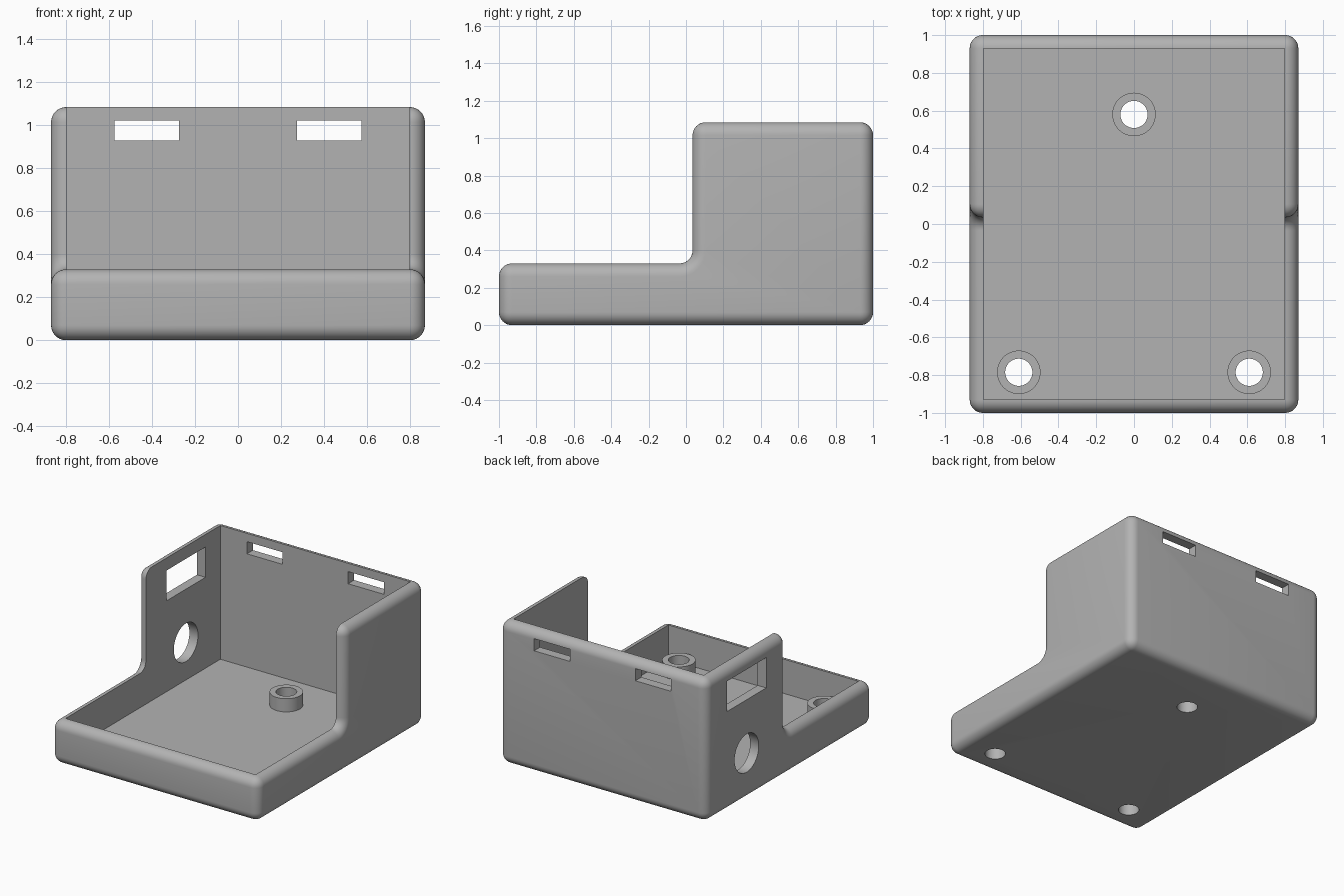
import bpy
import bmesh
import math
from mathutils import Matrix, Vector

cube = bpy.data.objects.get("Cube")
if cube:
    bpy.data.objects.remove(cube, do_unlink=True)

# Main dimensions
HALF_X, HALF_Y, TOP, LOW, STEP_Y = 0.87, 1.0, 1.085, 0.33, 0.035
R = 0.07          # outer rounding and wall thickness
FLOOR = 0.07
WALL = 0.072
SEAT_TOP = 0.17
MOUNTS = [(0, 0.58), (-0.61, -0.785), (0.61, -0.785)]

grey = bpy.data.materials.new("plain grey")
grey.use_nodes = True
COLOUR = (0.45, 0.45, 0.45, 1)
grey.diffuse_color = COLOUR
grey.node_tree.nodes["Principled BSDF"].inputs["Base Color"].default_value = COLOUR


def make_object(name, bm):
    bmesh.ops.recalc_face_normals(bm, faces=bm.faces)
    mesh = bpy.data.meshes.new(name)
    bm.to_mesh(mesh)
    bm.free()
    mesh.materials.append(grey)
    obj = bpy.data.objects.new(name, mesh)
    bpy.context.collection.objects.link(obj)
    return obj


def box(name, low, high):
    low, high = Vector(low), Vector(high)
    bm = bmesh.new()
    bmesh.ops.create_cube(bm, size=1)
    bmesh.ops.scale(bm, vec=high - low, verts=bm.verts)
    bmesh.ops.translate(bm, vec=(low + high) / 2, verts=bm.verts)
    return make_object(name, bm)


def cylinder(name, centre, radius, depth, axis="Z"):
    turn = Matrix.Rotation(math.pi / 2, 4, "Y") if axis == "X" else Matrix()
    bm = bmesh.new()
    bmesh.ops.create_cone(bm, cap_ends=True, segments=48, radius1=radius,
                          radius2=radius, depth=depth,
                          matrix=Matrix.Translation(centre) @ turn)
    return make_object(name, bm)


def activate(obj):
    bpy.ops.object.select_all(action="DESELECT")
    obj.select_set(True)
    bpy.context.view_layer.objects.active = obj


def cut(obj, cutter, operation="DIFFERENCE"):
    activate(obj)
    mod = obj.modifiers.new("cut", "BOOLEAN")
    mod.operation = operation
    mod.solver = "EXACT"
    mod.object = cutter
    bpy.ops.object.modifier_apply(modifier=mod.name)
    bpy.data.objects.remove(cutter, do_unlink=True)


# Stepped side profile with a filleted inner corner
profile = [(-HALF_Y, 0), (HALF_Y, 0), (HALF_Y, TOP), (STEP_Y, TOP)]
for i in range(9):
    a = math.pi / 2 * i / 8
    profile.append((STEP_Y - R + R * math.cos(a), LOW + R - R * math.sin(a)))
profile.append((-HALF_Y, LOW))

bm = bmesh.new()
side = bm.faces.new([bm.verts.new((-HALF_X, y, z)) for y, z in profile])
sweep = bmesh.ops.extrude_face_region(bm, geom=[side])
moved = [v for v in sweep["geom"] if isinstance(v, bmesh.types.BMVert)]
bmesh.ops.translate(bm, vec=(2 * HALF_X, 0, 0), verts=moved)
case = make_object("open_case", bm)

# Round every outer edge
activate(case)
bevel = case.modifiers.new("rounding", "BEVEL")
bevel.width = R
bevel.segments = 8
bevel.limit_method = "ANGLE"
bevel.angle_limit = math.radians(40)
bevel.use_clamp_overlap = False
bpy.ops.object.modifier_apply(modifier=bevel.name)

# Hollow interior, open at the top
IN_X, IN_Y = HALF_X - WALL, HALF_Y - WALL
cut(case, box("cavity", (-IN_X, -IN_Y, FLOOR), (IN_X, IN_Y, 1.5)))

# Two slots high in the back wall
for s in (-1, 1):
    mid = s * 0.425
    cut(case, box("slot", (mid - 0.15, 0.85, 0.93), (mid + 0.15, 1.1, 1.022)))

# Rectangular and round ports in the right wall
cut(case, box("port", (-1, 0.28, 0.76), (-0.7, 0.75, 0.99)))
cut(case, cylinder("round_port", (-0.85, 0.515, 0.355), 0.145, 0.3, "X"))

# Screw seats standing on the floor, bored through the base
for x, y in MOUNTS:
    seat = cylinder("screw_seat", (x, y, (FLOOR + SEAT_TOP) / 2 - 0.01),
                    0.115, SEAT_TOP - FLOOR + 0.02)
    cut(case, seat, "UNION")
    cut(case, cylinder("bore", (x, y, 0.1), 0.072, 0.5))

activate(case)
bpy.ops.object.shade_smooth_by_angle(angle=math.radians(30))
